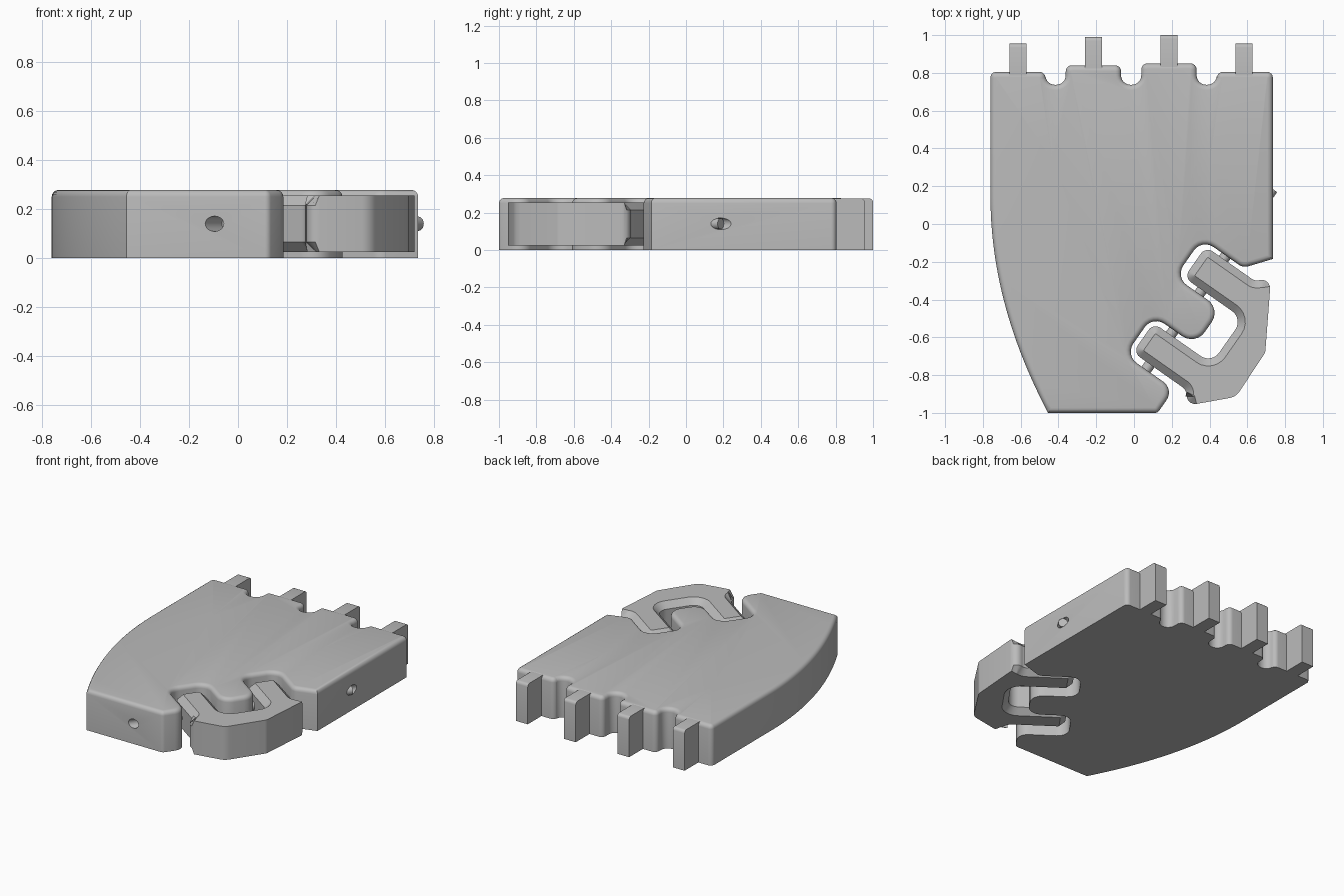
import bpy, bmesh, math
from mathutils import Vector, Matrix

if "Cube" in bpy.data.objects:
    bpy.data.objects.remove(bpy.data.objects["Cube"])

grey = bpy.data.materials.new("grey")
grey.use_nodes = True
grey.diffuse_color = (0.5, 0.5, 0.5, 1)
grey.node_tree.nodes["Principled BSDF"].inputs["Base Color"].default_value = (0.5, 0.5, 0.5, 1)

# Thumb hinge axes: U points out of the palm, V runs along the hinge pin
ANGLE = math.radians(35)
U = Vector((math.cos(ANGLE), -math.sin(ANGLE)))
V = Vector((math.sin(ANGLE), math.cos(ANGLE)))


def uv(a, b, r=0.0):
    p = U * a + V * b
    return (p.x, p.y, r)


def rounded(corners, steps=6):
    """Outline with an arc of the given radius at each (x, y, r) corner."""
    out = []
    for i, (x, y, r) in enumerate(corners):
        p = Vector((x, y))
        if r == 0:
            out.append(p)
            continue
        d1 = (Vector(corners[i - 1][:2]) - p).normalized()
        d2 = (Vector(corners[(i + 1) % len(corners)][:2]) - p).normalized()
        half = d1.angle(d2) / 2
        centre = p + (d1 + d2).normalized() * (r / math.sin(half))
        start = p + d1 * (r / math.tan(half)) - centre
        end = p + d2 * (r / math.tan(half)) - centre
        turn = start.angle_signed(end)  # clockwise positive
        for k in range(steps + 1):
            out.append(centre + Matrix.Rotation(-turn * k / steps, 2) @ start)
    return out


def finish(name, bm):
    bmesh.ops.recalc_face_normals(bm, faces=bm.faces)
    mesh = bpy.data.meshes.new(name)
    bm.to_mesh(mesh)
    bm.free()
    mesh.materials.append(grey)
    obj = bpy.data.objects.new(name, mesh)
    bpy.context.collection.objects.link(obj)
    return obj


def smooth(obj):
    bpy.ops.object.select_all(action='DESELECT')
    obj.select_set(True)
    bpy.context.view_layer.objects.active = obj
    bpy.ops.object.shade_smooth_by_angle(angle=math.radians(32))


def slab(name, outline, z0, z1, bevel, segments, rule):
    """Extrude an outline and bevel the rim edges chosen by rule(z, normal)."""
    bm = bmesh.new()
    face = bm.faces.new([bm.verts.new((p.x, p.y, z0)) for p in outline])
    res = bmesh.ops.extrude_face_region(bm, geom=[face], use_keep_orig=True)
    for v in res["geom"]:
        if isinstance(v, bmesh.types.BMVert):
            v.co.z = z1
    bmesh.ops.recalc_face_normals(bm, faces=bm.faces)
    bm.normal_update()
    edges = []
    for e in bm.edges:
        a, b = e.verts
        if abs(a.co.z - b.co.z) > 0.001:
            continue
        side = [f for f in e.link_faces if abs(f.normal.z) < 0.5]
        if side and rule(a.co.z, side[0].normal.to_2d()):
            edges.append(e)
    bmesh.ops.bevel(bm, geom=edges, offset=bevel, segments=segments,
                    profile=0.5, affect='EDGES', clamp_overlap=False)
    return finish(name, bm)


def rod(name, radius, b0, b1):
    """Cylinder along the hinge axis between two positions on V."""
    bm = bmesh.new()
    mid = U * 0.495 + V * (b0 + b1) / 2
    turn = Matrix.Rotation(-ANGLE, 4, 'Z') @ Matrix.Rotation(math.pi / 2, 4, 'X')
    bmesh.ops.create_cone(bm, cap_ends=True, segments=32, radius1=radius,
                          radius2=radius, depth=b1 - b0,
                          matrix=Matrix.Translation((mid.x, mid.y, 0.14)) @ turn)
    return finish(name, bm)


# Palm outline: front edge, thumb slots and the finger between them
HEIGHT = 0.278
corners = [
    (-0.455, -1, 0), (0.125, -1, 0.03),
    uv(0.676, -0.595, 0.07), uv(0.36, -0.595, 0.075),
    uv(0.36, -0.34, 0.075), uv(0.635, -0.34, 0.085),
    uv(0.635, -0.105, 0.085), uv(0.34, -0.105, 0.075),
    uv(0.34, 0.142, 0.075), (0.578, -0.232, 0.06),
    (0.735, -0.185, 0),
]
# Knuckle edge with three rounded notches
corners.append((0.735, 0.805, 0.03))
knuckles = [0.805, 0.85, 0.84, 0.805]
for i, x in enumerate((0.385, -0.015, -0.415)):
    corners += [(x + 0.054, knuckles[i], 0.032), (x + 0.053, 0.737, 0.05),
                (x - 0.053, 0.737, 0.05), (x - 0.054, knuckles[i + 1], 0.032)]
corners.append((-0.76, 0.805, 0.03))
# Curved heel side
for k in range(25):
    dy = 1.15 * k / 25
    corners.append((-0.76 + 0.231 * dy * dy, 0.15 - dy, 0))

palm = slab("palm", rounded(corners), 0, HEIGHT, 0.028, 4,
            lambda z, n: z > 0.1)

# Hinge pin bore through the palm
bore = rod("bore_cutter", 0.031, -1.1, 0.8)
bore.hide_render = True
cut = palm.modifiers.new("bore", 'BOOLEAN')
cut.operation = 'DIFFERENCE'
cut.solver = 'EXACT'
cut.object = bore
bpy.context.view_layer.objects.active = palm
bpy.ops.object.modifier_apply(modifier=cut.name)
bpy.data.objects.remove(bore)
smooth(palm)

# Hinge pin
smooth(rod("hinge_pin", 0.029, -0.78, 0.573))

# Thumb bracket: two legs joined by a faceted outer block, chamfered inside
bracket = rounded([
    uv(0.385, -0.56, 0.045), (0.285, -0.884, 0.04), (0.25, -0.967, 0.045),
    (0.54, -0.915, 0.08), (0.695, -0.68, 0.05), (0.725, -0.285, 0.045),
    (0.64, -0.302, 0.05), uv(0.38, 0.12, 0.045), uv(0.38, -0.08, 0.045),
    uv(0.76, -0.08, 0.07), uv(0.76, -0.37, 0.07), uv(0.385, -0.37, 0.045),
])
smooth(slab("thumb_bracket", bracket, 0.025, 0.255, 0.04, 1,
            lambda z, n: n.dot(U) < 0.5))

# Finger tabs on the knuckles
for i, (x, tip) in enumerate(((0.582, 0.955), (0.185, 1.0),
                              (-0.215, 0.99), (-0.613, 0.955))):
    base = knuckles[i] - 0.04
    tab = [Vector(p) for p in ((x - 0.045, base), (x + 0.045, base),
                               (x + 0.045, tip), (x - 0.045, tip))]
    smooth(slab("finger_tab_%d" % (i + 1), tab, 0, HEIGHT - 0.002, 0.02, 3,
                lambda z, n: z > 0.1 and n.y > 0.5))
